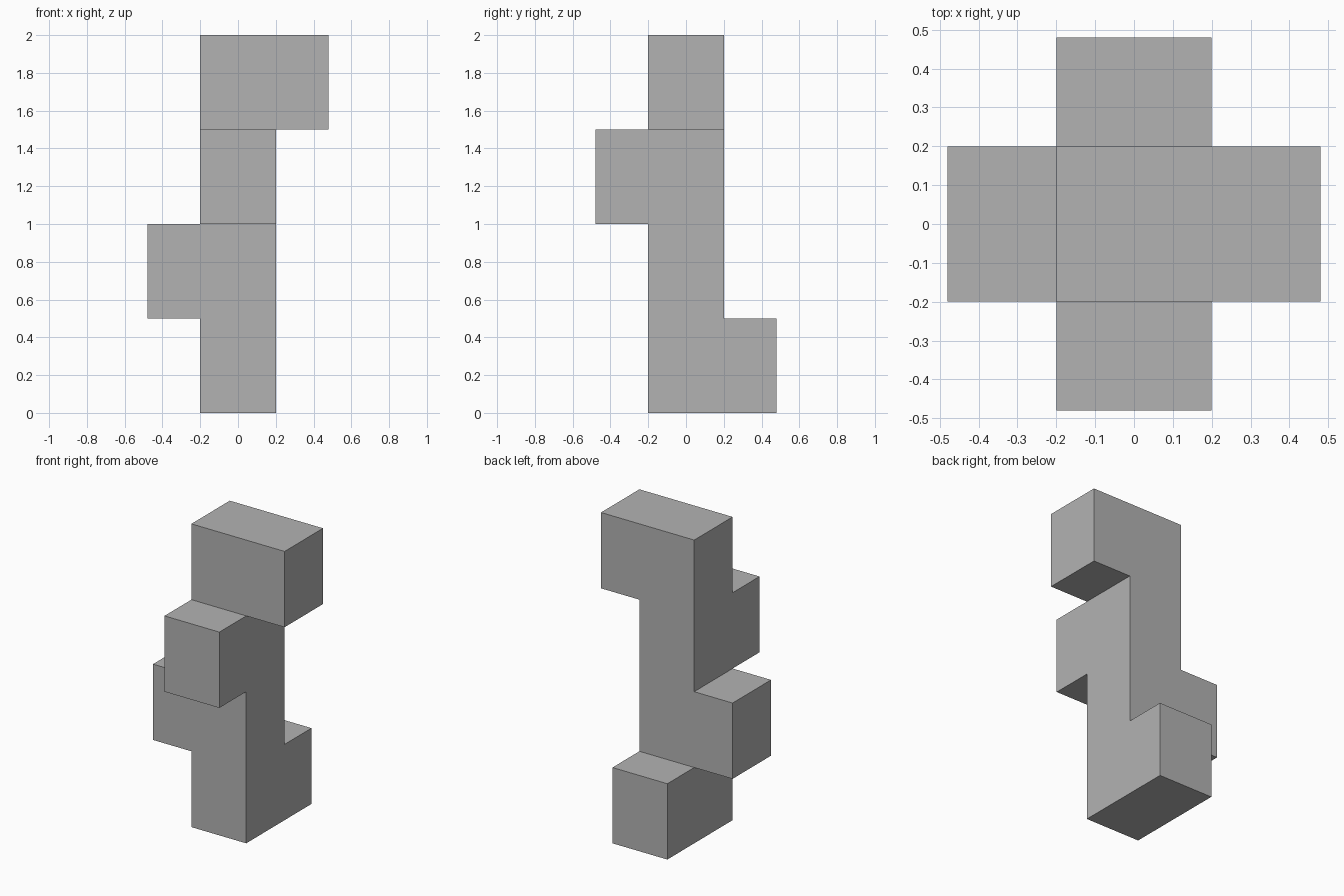
import bpy, bmesh, math
from mathutils import Vector, Matrix

if "Cube" in bpy.data.objects:
    bpy.data.objects.remove(bpy.data.objects["Cube"])

HALF = 0.2      # half width of the column
REACH = 0.28    # how far each arm sticks out
STEP = 0.5      # height of one level
# arm direction per level, bottom to top (quarter turn each time)
ARMS = [Vector((0, 1, 0)), Vector((-1, 0, 0)), Vector((0, -1, 0)), Vector((1, 0, 0))]


def pull(bm, face, offset):
    """Extrude one face by an offset and return the new face."""
    new = bmesh.ops.extrude_discrete_faces(bm, faces=[face])["faces"][0]
    bmesh.ops.translate(bm, verts=new.verts, vec=offset)
    bm.normal_update()
    return new


bm = bmesh.new()

# column: bottom block, then its top face raised level by level
bmesh.ops.create_cube(bm, size=1, matrix=Matrix.Translation((0, 0, STEP / 2))
                      @ Matrix.Diagonal((2 * HALF, 2 * HALF, STEP, 1)))
bm.normal_update()
top = max(bm.faces, key=lambda f: f.calc_center_median().z)
for _ in ARMS[1:]:
    top = pull(bm, top, Vector((0, 0, STEP)))

# arms: one side face pulled out of each level
for level, direction in enumerate(ARMS):
    target = direction * HALF + Vector((0, 0, (level + 0.5) * STEP))
    side = min(bm.faces, key=lambda f: (f.calc_center_median() - target).length)
    pull(bm, side, direction * REACH)

# merge coplanar faces
bmesh.ops.dissolve_limit(bm, angle_limit=math.radians(1), verts=bm.verts, edges=bm.edges)
bmesh.ops.recalc_face_normals(bm, faces=bm.faces)

mesh = bpy.data.meshes.new("twisted_block_tower")
bm.to_mesh(mesh)
bm.free()
tower = bpy.data.objects.new("twisted_block_tower", mesh)
bpy.context.collection.objects.link(tower)

# darker grey
grey = bpy.data.materials.new("dark_grey")
grey.diffuse_color = (0.45, 0.45, 0.45, 1)
grey.use_nodes = True
grey.node_tree.nodes["Principled BSDF"].inputs["Base Color"].default_value = grey.diffuse_color
mesh.materials.append(grey)
